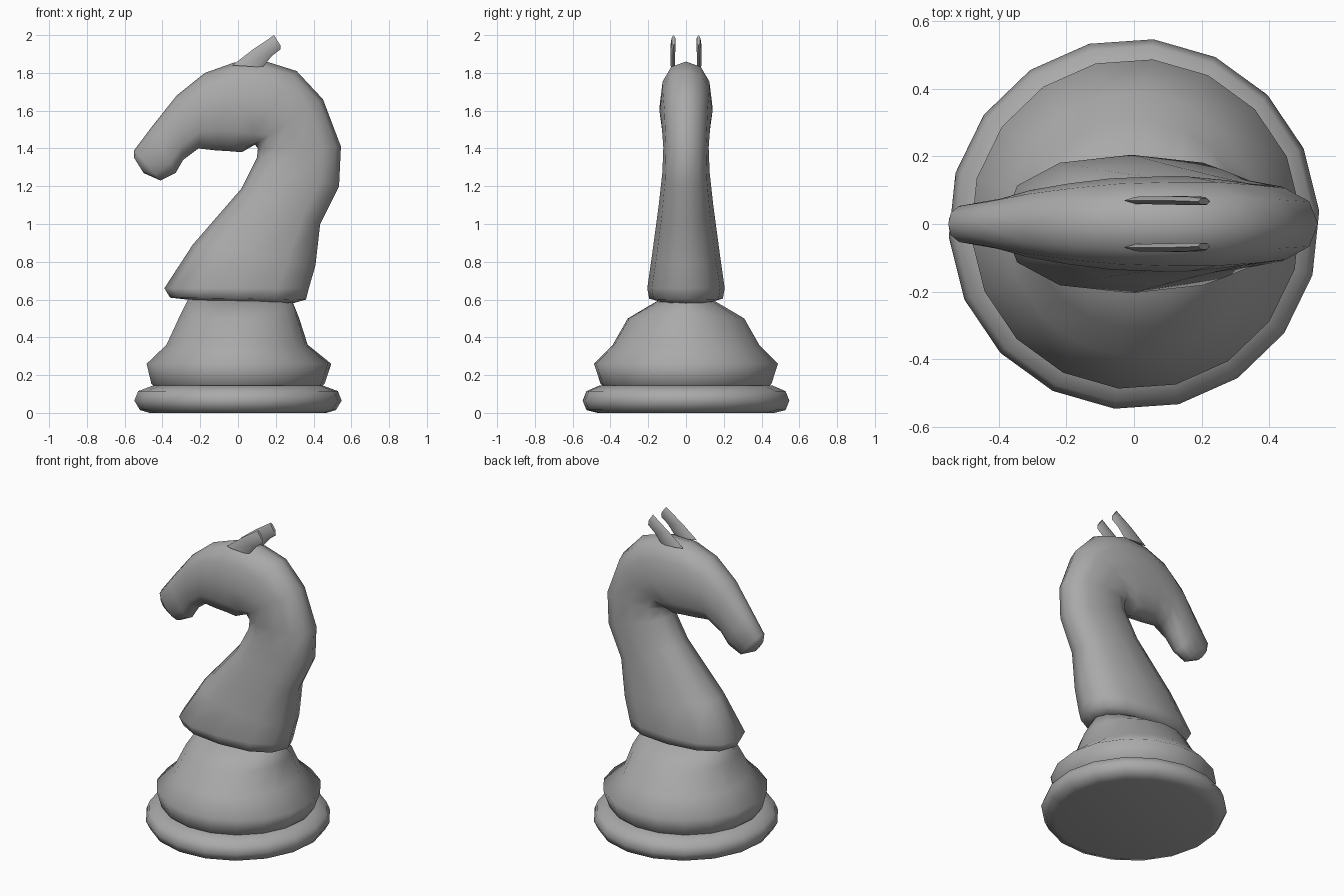
import bpy
import bmesh
import math

if "Cube" in bpy.data.objects:
    bpy.data.objects.remove(bpy.data.objects["Cube"], do_unlink=True)

GREY = (0.4, 0.4, 0.4, 1)
grey = bpy.data.materials.new("grey")
grey.use_nodes = True
grey.diffuse_color = GREY
grey.node_tree.nodes["Principled BSDF"].inputs["Base Color"].default_value = GREY


def loft(name, rings, angle):
    """Skin a list of equal rings, close both ends and shade smooth."""
    bm = bmesh.new()
    loops = [[bm.verts.new(p) for p in ring] for ring in rings]
    n = len(loops[0])
    for a, b in zip(loops, loops[1:]):
        for i in range(n):
            j = (i + 1) % n
            bm.faces.new((a[i], a[j], b[j], b[i]))
    bm.faces.new(loops[0])
    bm.faces.new(loops[-1])
    bmesh.ops.recalc_face_normals(bm, faces=bm.faces)
    mesh = bpy.data.meshes.new(name)
    bm.to_mesh(mesh)
    bm.free()
    mesh.materials.append(grey)
    obj = bpy.data.objects.new(name, mesh)
    bpy.context.collection.objects.link(obj)
    bpy.ops.object.select_all(action="DESELECT")
    obj.select_set(True)
    bpy.context.view_layer.objects.active = obj
    bpy.ops.object.shade_smooth_by_angle(angle=math.radians(angle))
    return obj


def flat_ring(z, cx, rx, ry, sides=18):
    """Horizontal ellipse."""
    turns = [math.radians(4) + math.tau * i / sides for i in range(sides)]
    return [(cx + rx * math.cos(t), ry * math.sin(t), z) for t in turns]


def cross_ring(front, back, width, y=0, sides=12, power=0.85):
    """Rounded section spanning two points of the side outline."""
    ring = []
    for i in range(sides):
        t = math.tau * i / sides
        c, s = math.cos(t), math.sin(t)
        c = math.copysign(abs(c) ** power, c)
        s = math.copysign(abs(s) ** power, s)
        k = (c + 1) / 2
        ring.append((front[0] + (back[0] - front[0]) * k, y + width * s,
                     front[1] + (back[1] - front[1]) * k))
    return ring


# Round foot of the base
foot = [(0, 0, .47, .47), (.015, 0, .52, .53), (.065, 0, .55, .55),
        (.115, 0, .53, .53), (.145, 0, .45, .46)]
loft("foot", [flat_ring(*r) for r in foot], 75)

# Bell shaped pedestal, narrowing towards the neck
pedestal = [(.10, 0, .40, .40), (.155, 0, .46, .455), (.26, .005, .49, .49),
            (.36, -.005, .375, .39), (.50, .005, .32, .31), (.60, .01, .275, .14)]
loft("pedestal", [flat_ring(*r) for r in pedestal], 80)

# Neck and head in one bent tube: front point, back point, half width
body = [
    ((-.27, .60), (.29, .58), .14),
    ((-.36, .61), (.36, .60), .195),
    ((-.39, .66), (.375, .66), .205),
    ((-.24, .89), (.41, .78), .18),
    ((.02, 1.19), (.435, 1.0), .145),
    ((.10, 1.35), (.535, 1.2), .125),
    ((.105, 1.40), (.545, 1.41), .12),
    ((.09, 1.42), (.45, 1.66), .13),
    ((.02, 1.38), (.31, 1.81), .14),
    ((-.04, 1.385), (.15, 1.86), .14),
    ((-.12, 1.39), (-.02, 1.855), .135),
    ((-.21, 1.40), (-.175, 1.80), .12),
    ((-.29, 1.34), (-.325, 1.68), .10),
    ((-.33, 1.27), (-.46, 1.51), .075),
    ((-.41, 1.23), (-.55, 1.39), .06),
    ((-.50, 1.27), (-.55, 1.35), .03),
]
loft("neck_and_head", [cross_ring(*r) for r in body], 80)

# Pair of thin upright ears
ear = [((-.03, 1.84), (.13, 1.83), .012, .07),
       ((.08, 1.925), (.18, 1.89), .014, .07),
       ((.155, 1.975), (.225, 1.925), .014, .068),
       ((.19, 2.0), (.225, 1.945), .01, .066)]
for side, label in ((1, "right"), (-1, "left")):
    rings = [cross_ring(f, b, w, side * y, 6) for f, b, w, y in ear]
    loft(label + "_ear", rings, 50)
